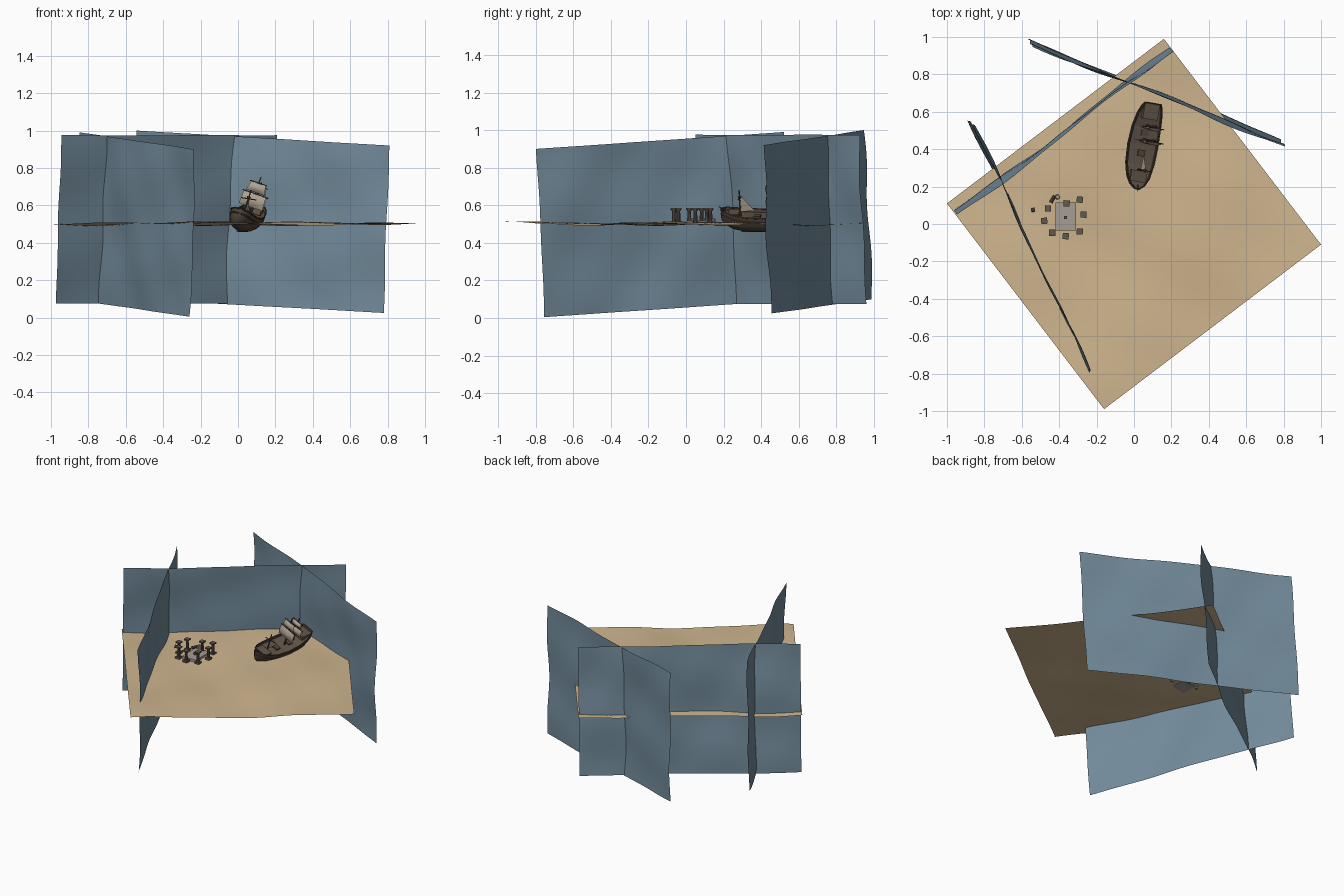
import bpy, bmesh, math, random
from mathutils import Vector, Matrix

if "Cube" in bpy.data.objects:
    bpy.data.objects.remove(bpy.data.objects["Cube"])

random.seed(4)


def mat(name, rgb):
    m = bpy.data.materials.new(name)
    m.diffuse_color = (*rgb, 1)
    m.use_nodes = True
    m.node_tree.nodes["Principled BSDF"].inputs["Base Color"].default_value = m.diffuse_color
    return m


WATER = mat("water blue", (0.17, 0.26, 0.33))
SAND = mat("sand", (0.62, 0.46, 0.27))
WOOD = mat("dark wood", (0.085, 0.062, 0.043))
DECK = mat("deck wood", (0.12, 0.09, 0.065))
SAIL = mat("old canvas", (0.42, 0.36, 0.29))
STONE = mat("dark stone", (0.12, 0.098, 0.08))
SLAB = mat("pale stone", (0.38, 0.34, 0.30))


def finish(bm, name, m, matrix=Matrix(), smooth=False):
    bm.normal_update()
    me = bpy.data.meshes.new(name)
    bm.to_mesh(me)
    bm.free()
    me.materials.append(m)
    for p in me.polygons:
        p.use_smooth = smooth
    ob = bpy.data.objects.new(name, me)
    bpy.context.collection.objects.link(ob)
    ob.matrix_world = matrix
    return ob


def sheet(name, corners, m, amp, phase, n=40):
    """Gently rippled sheet between four corners, given in loop order."""
    a, b, c, d = map(Vector, corners)
    normal = (b - a).cross(d - a).normalized()
    bm = bmesh.new()
    grid = []
    for j in range(n + 1):
        v = j / n
        row = []
        for i in range(n + 1):
            u = i / n
            p = a.lerp(b, u).lerp(d.lerp(c, u), v)
            w = (math.sin(9 * u + 3 * v + phase) + 0.7 * math.sin(11 * v - 5 * u + 2 * phase)
                 + 0.4 * math.sin(19 * u + 8 * v + phase))
            row.append(bm.verts.new(p + normal * amp * w))
        grid.append(row)
    for j in range(n):
        for i in range(n):
            bm.faces.new((grid[j][i], grid[j][i + 1], grid[j + 1][i + 1], grid[j + 1][i]))
    return finish(bm, name, m, smooth=True)


def box(name, loc, size, m, base=Matrix(), rot=Matrix()):
    bm = bmesh.new()
    bmesh.ops.create_cube(bm, size=1, matrix=Matrix.Diagonal((*size, 1)))
    return finish(bm, name, m, base @ Matrix.Translation(loc) @ rot)


def rod(name, p, q, r1, r2, m, base=Matrix(), sides=10):
    p, q = Vector(p), Vector(q)
    bm = bmesh.new()
    bmesh.ops.create_cone(bm, cap_ends=True, segments=sides, radius1=r1, radius2=r2, depth=(q - p).length)
    rot = (q - p).to_track_quat('Z', 'Y').to_matrix().to_4x4()
    return finish(bm, name, m, base @ Matrix.Translation((p + q) / 2) @ rot)


# Sea bed and three water walls
sheet("sea_bed", [(-0.16, -0.99, 0.503), (1.0, -0.11, 0.503), (0.16, 0.99, 0.503), (-1.0, 0.11, 0.503)],
      SAND, 0.006, 0.5)
sheet("back_water_wall", [(-0.975, 0.085, 0.075), (0.175, 0.955, 0.075), (0.21, 0.925, 0.975), (-0.94, 0.045, 0.975)],
      WATER, 0.007, 2.4)
sheet("left_water_wall", [(-0.88, 0.56, 0.095), (-0.26, -0.755, 0.005), (-0.23, -0.795, 0.90), (-0.85, 0.52, 0.99)],
      WATER, 0.007, 0.9)
sheet("right_water_wall", [(-0.57, 0.985, 0.10), (0.78, 0.455, 0.025), (0.81, 0.415, 0.92), (-0.54, 0.95, 1.0)],
      WATER, 0.007, 4.0)

# Wrecked ship, heeled over to the right
SHIP = (Matrix.Translation((0.04, 0.42, 0.525)) @ Matrix.Rotation(math.radians(-10), 4, 'Z')
        @ Matrix.Rotation(math.radians(19), 4, 'Y'))
# stations along hull: position, half width, keel z, gunwale z
STATIONS = [(-0.235, 0.006, 0.0, 0.060), (-0.21, 0.038, -0.03, 0.055), (-0.17, 0.060, -0.052, 0.045),
            (-0.10, 0.075, -0.064, 0.034), (0.0, 0.080, -0.066, 0.030), (0.10, 0.076, -0.060, 0.038),
            (0.17, 0.066, -0.045, 0.055), (0.21, 0.054, -0.028, 0.070), (0.232, 0.042, -0.01, 0.080)]
bm = bmesh.new()
rings = []
for y, w, k, g in STATIONS:
    ring = []
    for i in range(13):
        t = math.pi * i / 12
        ring.append(bm.verts.new((-w * math.cos(t), y, g + (k - g) * math.sin(t) ** 0.8)))
    rings.append(ring)
for r, s in zip(rings, rings[1:]):
    for i in range(12):
        bm.faces.new((r[i], r[i + 1], s[i + 1], s[i]))
bm.faces.new(rings[-1])
bm.faces.new(rings[0][::-1])
finish(bm, "hull", WOOD, SHIP, True)

# Deck just below the rail, plus rail tubes and wales
bm = bmesh.new()
rows = [[bm.verts.new((s * w * 0.96, y, g - 0.018)) for s in (-1, 1)] for y, w, k, g in STATIONS]
for r, s in zip(rows, rows[1:]):
    bm.faces.new((r[0], r[1], s[1], s[0]))
finish(bm, "deck", DECK, SHIP)
for side in (-1, 1):
    for drop, grow in ((0, 1.0), (0.025, 0.99)):
        pts = [(side * w * grow, y, g - drop) for y, w, k, g in STATIONS]
        for p, q in zip(pts, pts[1:]):
            rod("rail", p, q, 0.004, 0.004, WOOD, SHIP, 6)
rod("stern_rail", (-0.042, 0.232, 0.08), (0.042, 0.232, 0.08), 0.004, 0.004, WOOD, SHIP, 6)
box("stern_deck", (0, 0.185, 0.05), (0.085, 0.08, 0.03), DECK, SHIP)
box("fore_deck", (0, -0.165, 0.034), (0.09, 0.06, 0.02), DECK, SHIP)
for y in (-0.04, 0.07):
    box("hatch", (0, y, 0.016), (0.04, 0.035, 0.014), WOOD, SHIP)
box("keel", (0, 0, -0.062), (0.008, 0.26, 0.014), WOOD, SHIP)


def sail(y, z0, z1, w0, w1):
    bm = bmesh.new()
    n = 6
    g = [[bm.verts.new(((w0 + (w1 - w0) * j / n) * (i / n - 0.5),
                        y - 0.016 * math.sin(math.pi * j / n) * math.sin(math.pi * (i + 1) / (n + 2)),
                        z0 + (z1 - z0) * j / n)) for i in range(n + 1)] for j in range(n + 1)]
    for j in range(n):
        for i in range(n):
            bm.faces.new((g[j][i], g[j][i + 1], g[j + 1][i + 1], g[j + 1][i]))
    finish(bm, "sail", SAIL, SHIP, True)
    rod("yard", (-w1 / 2 - 0.008, y, z1), (w1 / 2 + 0.008, y, z1), 0.003, 0.003, WOOD, SHIP, 6)


# Masts with square sails
for y, top in ((-0.13, 0.165), (0.035, 0.24), (0.11, 0.21)):
    rod("mast", (0, y, 0.0), (0, y, top), 0.006, 0.003, WOOD, SHIP, 8)
    rod("crow_nest", (0, y, top * 0.72), (0, y, top * 0.72 + 0.01), 0.008, 0.011, WOOD, SHIP, 8)
sail(0.028, 0.07, 0.145, 0.135, 0.125)
sail(0.028, 0.152, 0.205, 0.11, 0.08)
sail(0.103, 0.085, 0.14, 0.12, 0.11)
sail(0.103, 0.147, 0.185, 0.09, 0.07)
# Torn triangular sail at the low mast
bm = bmesh.new()
bm.faces.new([bm.verts.new(p) for p in ((0.002, -0.128, 0.14), (0.002, -0.125, 0.045), (0.006, -0.05, 0.05))])
finish(bm, "torn_sail", SAIL, SHIP)
rod("low_yard", (-0.04, -0.13, 0.11), (0.045, -0.13, 0.125), 0.003, 0.003, WOOD, SHIP, 6)
rod("bowsprit", (0, -0.21, 0.05), (0, -0.245, 0.072), 0.004, 0.002, WOOD, SHIP, 6)

# Ruined temple: paved slab and altar, ring of columns
box("paving", (-0.365, 0.04, 0.507), (0.11, 0.15, 0.018), SLAB)
box("altar", (-0.365, 0.035, 0.522), (0.016, 0.016, 0.016), STONE)
COLUMNS = [(-0.36, 0.11), (-0.29, 0.13), (-0.27, 0.05), (-0.29, -0.04),
           (-0.365, -0.065), (-0.437, -0.047), (-0.48, 0.017), (-0.46, 0.083)]
for x, y in COLUMNS:
    turn = Matrix.Rotation(random.uniform(-0.08, 0.08), 4, 'Z')
    box("column_base", (x, y, 0.508), (0.033, 0.033, 0.014), STONE, rot=turn)
    rod("column_shaft", (x, y, 0.51), (x, y, 0.572), 0.011, 0.009, STONE)
    rod("column_flare", (x, y, 0.568), (x, y, 0.577), 0.009, 0.015, STONE)
    box("column_capital", (x, y, 0.581), (0.033, 0.033, 0.009), STONE, rot=turn)
# Fallen pieces
rod("fallen_shaft", (-0.445, 0.115, 0.512), (-0.425, 0.15, 0.514), 0.010, 0.009, STONE)
rod("fallen_drum", (-0.55, 0.073, 0.51), (-0.53, 0.077, 0.51), 0.011, 0.011, STONE)
rod("broken_stump", (-0.41, 0.145, 0.5), (-0.408, 0.145, 0.53), 0.014, 0.011, SLAB)
